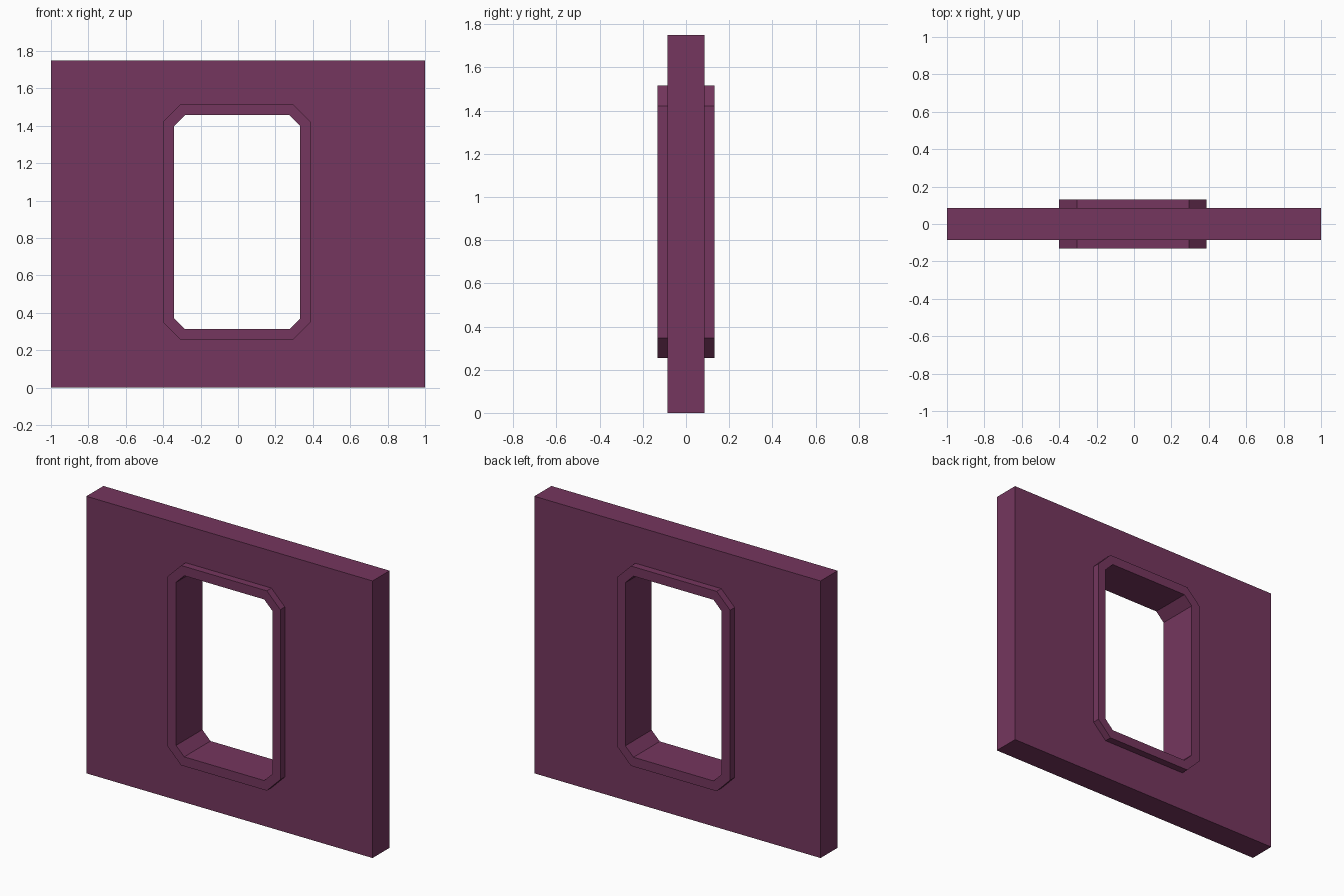
import bpy
import bmesh
from math import pi

cube = bpy.data.objects.get("Cube")
if cube:
    bpy.data.objects.remove(cube, do_unlink=True)

plum = bpy.data.materials.new("plum")
plum.use_nodes = True
colour = (0.178, 0.037, 0.112, 1)
plum.diffuse_color = colour
plum.node_tree.nodes["Principled BSDF"].inputs["Base Color"].default_value = colour


def outline(left, right, bottom, top, cut=0):
    """Rectangle outline with its corners cut off at 45 degrees."""
    if not cut:
        return [(left, bottom), (right, bottom), (right, top), (left, top)]
    return [(left + cut, bottom), (right - cut, bottom),
            (right, bottom + cut), (right, top - cut),
            (right - cut, top), (left + cut, top),
            (left, top - cut), (left, bottom + cut)]


def pierced_slab(name, outer, inner, half_depth):
    """Upright slab of the outer outline with the inner outline cut through."""
    curve = bpy.data.curves.new(name, "CURVE")
    curve.dimensions = "2D"
    curve.fill_mode = "BOTH"
    curve.extrude = half_depth
    for points in (outer, inner):
        spline = curve.splines.new("POLY")
        spline.points.add(len(points) - 1)
        for point, (x, z) in zip(spline.points, points):
            point.co = (x, z, 0, 1)
        spline.use_cyclic_u = True
    obj = bpy.data.objects.new(name, curve)
    bpy.context.collection.objects.link(obj)
    obj.rotation_euler.x = pi / 2

    # Turn the profile into a closed, flat-shaded mesh
    bpy.ops.object.select_all(action="DESELECT")
    obj.select_set(True)
    bpy.context.view_layer.objects.active = obj
    bpy.ops.object.convert(target="MESH")
    obj = bpy.context.object
    bm = bmesh.new()
    bm.from_mesh(obj.data)
    bmesh.ops.remove_doubles(bm, verts=bm.verts, dist=0.0005)
    bmesh.ops.recalc_face_normals(bm, faces=bm.faces)
    for face in bm.faces:
        face.smooth = False
    bm.to_mesh(obj.data)
    bm.free()
    obj.data.materials.clear()
    obj.data.materials.append(plum)
    return obj


frame_outer = outline(-0.40, 0.387, 0.254, 1.516, 0.094)
frame_inner = outline(-0.341, 0.332, 0.313, 1.457, 0.057)
wall_hole = outline(-0.37, 0.36, 0.284, 1.486, 0.075)

# Wall panel, whose opening edge is hidden inside the frame
pierced_slab("wall_panel", outline(-1, 1, 0, 1.75), wall_hole, 0.085)

# Window frame, standing proud of the wall on both sides
pierced_slab("window_frame", frame_outer, frame_inner, 0.131)
